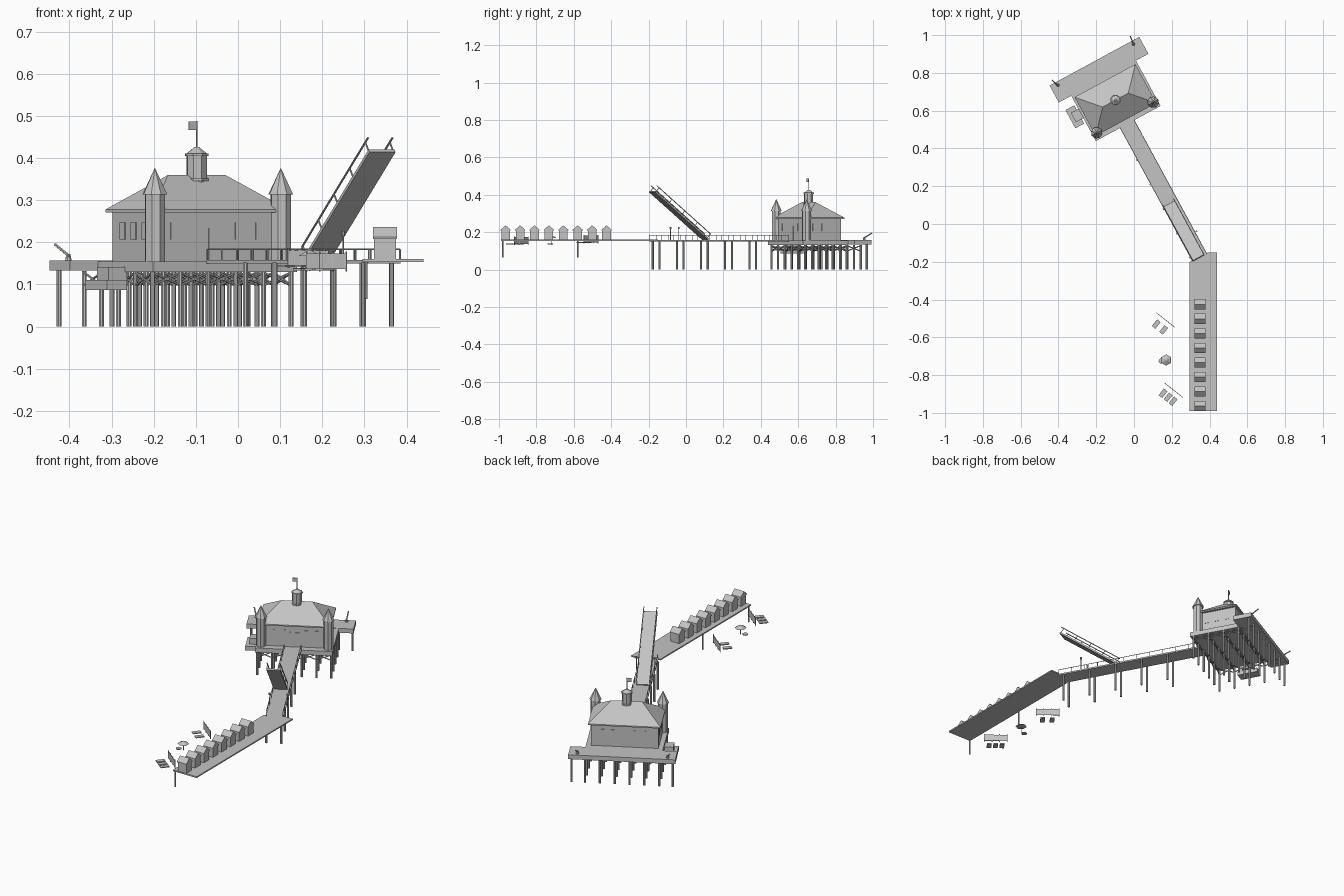
import bpy, bmesh, math
from mathutils import Matrix, Vector

if "Cube" in bpy.data.objects:
    bpy.data.objects.remove(bpy.data.objects["Cube"])

grey = bpy.data.materials.new("weathered_grey")
grey.use_nodes = True
COLOUR = (0.55, 0.55, 0.55, 1)
grey.diffuse_color = COLOUR
grey.node_tree.nodes["Principled BSDF"].inputs["Base Color"].default_value = COLOUR

# Station frame: u runs along the building, v points to its back
WORLD = Matrix.Identity(4)
STATION = Matrix.Translation((-0.098, 0.656, 0)) @ Matrix.Rotation(math.radians(28.5), 4, 'Z')


class Part:
    """Collects simple solids into one named object."""
    def __init__(self, name, frame=WORLD):
        self.name, self.frame, self.bm = name, frame, bmesh.new()

    def box(self, x, y, z, local=Matrix.Identity(4)):
        """Box from (min, max) ranges."""
        mid = [sum(r) / 2 for r in (x, y, z)]
        size = [r[1] - r[0] for r in (x, y, z)]
        bmesh.ops.create_cube(self.bm, size=1,
                              matrix=local @ Matrix.Translation(mid) @ Matrix.Diagonal((*size, 1)))

    def rod(self, a, b, r=0.003, r2=None, sides=6):
        a, b = Vector(a), Vector(b)
        turn = (b - a).to_track_quat('Z', 'Y').to_matrix().to_4x4()
        bmesh.ops.create_cone(self.bm, cap_ends=True, segments=sides, radius1=r,
                              radius2=r if r2 is None else r2, depth=(b - a).length,
                              matrix=Matrix.Translation((a + b) / 2) @ turn)

    def post(self, x, y, z0, z1, r=0.006, r2=None, sides=8):
        self.rod((x, y, z0), (x, y, z1), r, r2, sides)

    def hull(self, points):
        verts = [self.bm.verts.new(p) for p in points]
        bmesh.ops.convex_hull(self.bm, input=verts)

    def done(self):
        bmesh.ops.recalc_face_normals(self.bm, faces=self.bm.faces[:])
        mesh = bpy.data.meshes.new(self.name)
        self.bm.transform(self.frame)
        self.bm.to_mesh(mesh)
        self.bm.free()
        mesh.materials.append(grey)
        bpy.context.collection.objects.link(bpy.data.objects.new(self.name, mesh))


# Decks
p = Part("station_deck", STATION)
p.box((-0.195, 0.195), (-0.141, 0.132), (0.13, 0.155))
p.done()
p = Part("rear_platform", STATION)
p.box((-0.27, 0.27), (0.132, 0.234), (0.133, 0.157))
p.done()

# Pilings under the station, with cross braces
cols = [-0.187 + 0.0748 * i for i in range(6)]
rows = [-0.125 + 0.085 * i for i in range(5)]
p = Part("station_pilings", STATION)
for v in rows:
    for u in cols:
        p.post(u, v, 0, 0.132)
for u in (-0.255, 0.255):
    p.post(u, rows[-1], 0, 0.134)
p.done()
p = Part("cross_braces", STATION)
for v in rows[:4]:
    for a, b in zip(cols, cols[1:]):
        p.rod((a, v, 0.098), (b, v, 0.128))
        p.rod((a, v, 0.128), (b, v, 0.098))
for u in (cols[0], cols[-1]):
    for a, b in zip(rows, rows[1:]):
        p.rod((u, a, 0.098), (u, b, 0.128))
        p.rod((u, a, 0.128), (u, b, 0.098))
p.done()

# Side landing
p = Part("side_landing", STATION)
p.box((-0.258, -0.205), (-0.03, 0.08), (0.087, 0.11))
p.box((-0.24, -0.19), (-0.003, 0.053), (0.11, 0.141))
p.done()

# Main building
W, D = 0.17, 0.105
p = Part("building_walls", STATION)
p.box((-W, W), (-D, D), (0.155, 0.275))
p.done()
p = Part("windows", STATION)
for s in (-1, 1):
    for u in (-0.115, -0.06, 0.06, 0.115):
        p.box((u - 0.013, u + 0.013), (s * D - 0.002, s * D + 0.002), (0.207, 0.247))
    for v in (-0.055, 0, 0.055):
        p.box((s * W - 0.002, s * W + 0.002), (v - 0.013, v + 0.013), (0.207, 0.247))
p.done()
p = Part("front_door", STATION)
p.box((-0.025, 0.025), (-D - 0.003, -D), (0.155, 0.234))
p.done()
p = Part("hipped_roof", STATION)
p.box((-0.183, 0.183), (-0.117, 0.117), (0.271, 0.278))
p.hull([(sx * 0.183, sy * 0.117, 0.278) for sx in (-1, 1) for sy in (-1, 1)]
       + [(sx * 0.077, 0, 0.36) for sx in (-1, 1)])
p.done()

# Corner towers
for side, s in (("right", -1), ("left", 1)):
    p = Part(side + "_tower", STATION)
    p.post(s * W, -D, 0.155, 0.315, 0.025)
    p.post(s * W, -D, 0.313, 0.377, 0.031, 0)
    p.done()

# Cupola and flag
p = Part("cupola", STATION)
p.post(0, 0, 0.335, 0.405, 0.025)
p.post(0, 0, 0.345, 0.352, 0.029)
p.post(0, 0, 0.405, 0.411, 0.029)
p.post(0, 0, 0.411, 0.426, 0.025, 0.006)
p.done()
p = Part("flag_pole", STATION)
p.post(0, 0, 0.42, 0.488, 0.0018, sides=6)
p.done()
p = Part("flag", STATION)
p.box((-0.022, 0), (-0.001, 0.001), (0.467, 0.487))
p.done()

# Swivel spotters on the rear platform
for name, u, tip in (("right_spotter", -0.23, (-0.245, 0.253, 0.195)),
                     ("left_spotter", 0.225, (0.23, 0.26, 0.195))):
    p = Part(name, STATION)
    p.post(u, 0.215, 0.157, 0.172, 0.008, 0.005)
    p.rod((u, 0.21, 0.167), tip, 0.0035)
    p.done()

# Walkway, with pilings and railings
UC, START, END = -0.006, -0.141, -0.945
p = Part("walkway", STATION)
p.box((UC - 0.044, UC + 0.044), (END, START), (0.15, 0.158))
p.done()
p = Part("walkway_pilings", STATION)
for i in range(5):
    for s in (-1, 1):
        p.post(-0.012 + s * 0.038, -0.922 + 0.147 * i, 0, 0.152)
p.done()
p = Part("walkway_railings", STATION)
for s in (-1, 1):
    u = UC + s * 0.042
    p.rod((u, START, 0.183), (u, END, 0.183), 0.0018)
    for i in range(12):
        p.post(u, START + (END - START) * i / 11, 0.156, 0.183, 0.0018, sides=6)
p.done()
p = Part("walkway_lamps", STATION)
for u in (-0.047, 0.045):
    p.post(u, -0.815, 0.156, 0.22, 0.002, sides=6)
    p.post(u, -0.815, 0.216, 0.227, 0.005)
p.done()

# Raised drawbridge, built flat then tilted at its hinge
HINGE = Matrix.Translation((-0.012, -0.621, 0.162)) @ Matrix.Rotation(-math.atan2(0.255, 0.323), 4, 'X')
LENGTH = 0.412
p = Part("drawbridge", STATION @ HINGE)
p.box((-0.035, 0.035), (-LENGTH, 0), (-0.004, 0.004))
p.done()
p = Part("drawbridge_railings", STATION @ HINGE)
for s in (-0.033, 0.033):
    p.rod((s, -0.005, 0.03), (s, -LENGTH - 0.012, 0.03), 0.0025)
    for i in range(5):
        y = -0.01 - (LENGTH - 0.015) * i / 4
        p.rod((s, y, 0), (s, y, 0.03), 0.002)
p.done()

# Shore promenade
p = Part("promenade", WORLD)
outline = [(0.295, -0.99), (0.44, -0.99), (0.44, -0.15), (0.393, -0.15), (0.295, -0.2)]
p.hull([(x, y, z) for x, y in outline for z in (0.153, 0.16)])
p.done()
p = Part("promenade_posts", WORLD)
for y in (-0.98, -0.58):
    p.post(0.303, y, 0.065, 0.155, 0.004)
p.done()

# Row of beach huts with ridges across the promenade
p = Part("beach_huts", WORLD)
for i in range(8):
    y = -0.425 - 0.077 * i
    p.box((0.323, 0.375), (y - 0.023, y + 0.023), (0.16, 0.213))
    p.hull([(x, y + dy, z) for x in (0.32, 0.378)
            for dy, z in ((-0.027, 0.208), (-0.027, 0.213), (0.027, 0.208),
                          (0.027, 0.213), (0, 0.236))])
p.done()

# Windbreaks and towels on the beach
for name, x, y, z, towels in (("north", 0.167, -0.508, 0.145, 2), ("south", 0.21, -0.88, 0.137, 3)):
    spot = Matrix.Translation((x, y, z)) @ Matrix.Rotation(math.radians(-38.5), 4, 'Z')
    p = Part(name + "_windbreak", spot)
    p.box((-0.061, 0.061), (-0.0015, 0.0015), (0, 0.036))
    for i in range(4):
        p.post(-0.06 + 0.04 * i, 0, -0.006, 0.041, 0.002, sides=6)
    p.done()
    p = Part(name + "_towels", spot)
    for i in range(towels):
        u = (i - (towels - 1) / 2) * (0.05 if towels == 2 else 0.034)
        p.box((u - 0.012, u + 0.012), (-0.07, -0.025), (-0.004, 0.001))
    p.done()

# Parasol
p = Part("parasol", WORLD)
p.post(0.17, -0.72, 0.132, 0.18, 0.002, sides=6)
p.post(0.17, -0.72, 0.168, 0.182, 0.03, 0.003, sides=6)
p.done()
p = Part("parasol_mat", WORLD)
p.post(0.145, -0.725, 0.135, 0.139, 0.015)
p.done()
